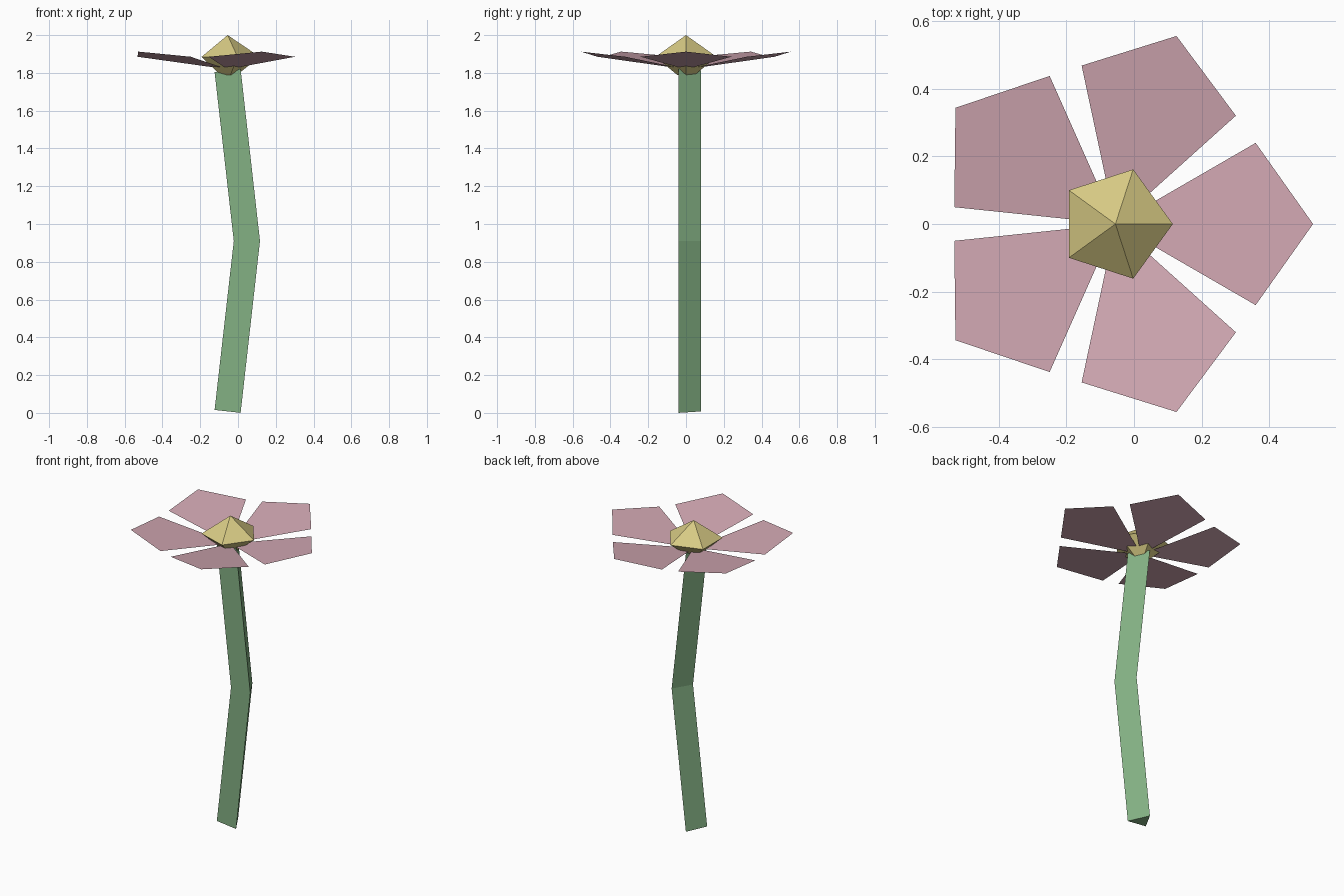
import bpy, bmesh
from math import sin, cos, radians
from mathutils import Vector, Matrix

cube = bpy.data.objects.get("Cube")
if cube:
    bpy.data.objects.remove(cube)

AXIS_X = -0.055  # flower axis


def material(name, r, g, b):
    mat = bpy.data.materials.new(name)
    mat.use_nodes = True
    mat.diffuse_color = (r, g, b, 1)
    mat.node_tree.nodes["Principled BSDF"].inputs["Base Color"].default_value = (r, g, b, 1)
    return mat


def finish(name, bm, mat, recalc=True):
    if recalc:
        bmesh.ops.recalc_face_normals(bm, faces=bm.faces)
    mesh = bpy.data.meshes.new(name)
    bm.to_mesh(mesh)
    bm.free()
    mesh.materials.append(mat)
    obj = bpy.data.objects.new(name, mesh)
    bpy.context.collection.objects.link(obj)
    return obj


def loft(bm, rings):
    """Skin a stack of equal vertex rings."""
    for low, high in zip(rings, rings[1:]):
        n = len(low)
        for i in range(n):
            j = (i + 1) % n
            bm.faces.new((low[i], low[j], high[j], high[i]))


pink = material("dusty pink", 0.645, 0.392, 0.45)
green = material("leaf green", 0.23, 0.44, 0.23)
yellow = material("pale yellow", 0.68, 0.59, 0.23)

# Stem: triangular tube bent once at mid height
bm = bmesh.new()
rings = []
for x, z, tilt in ((AXIS_X, 0.008, 6.5), (0.047, 0.91, 0), (AXIS_X, 1.812, -6.5)):
    place = Matrix.Translation((x, 0, z)) @ Matrix.Rotation(radians(tilt), 4, 'Y')
    rings.append([bm.verts.new(place @ Vector((0.08 * cos(radians(a)), 0.08 * sin(radians(a)), 0)))
                  for a in (90, 210, 330)])
loft(bm, rings)
bm.faces.new(rings[0])
bm.faces.new(rings[-1])
finish("stem", bm, green)

# Flower centre: five-sided cup with a pointed top
bm = bmesh.new()
rings = [[bm.verts.new((AXIS_X + r * cos(radians(72 * i)), r * sin(radians(72 * i)), z))
          for i in range(5)] for r, z in ((0.05, 1.79), (0.17, 1.885))]
loft(bm, rings)
bm.faces.new(rings[0])
tip = bm.verts.new((AXIS_X, 0, 2.0))
for i in range(5):
    bm.faces.new((rings[1][i], rings[1][(i + 1) % 5], tip))
finish("flower_centre", bm, yellow)

# Petals: five flat kites sloping up and outward
for k in range(5):
    bm = bmesh.new()
    turn = Matrix.Translation((AXIS_X, 0, 1.819)) @ Matrix.Rotation(radians(72 * k), 4, 'Z')
    outline = ((0, 0), (0.415, -0.24), (0.585, 0), (0.415, 0.24))
    bm.faces.new([bm.verts.new(turn @ Vector((x, y, 0.16 * x))) for x, y in outline])
    finish(f"petal_{k + 1}", bm, pink, recalc=False)
